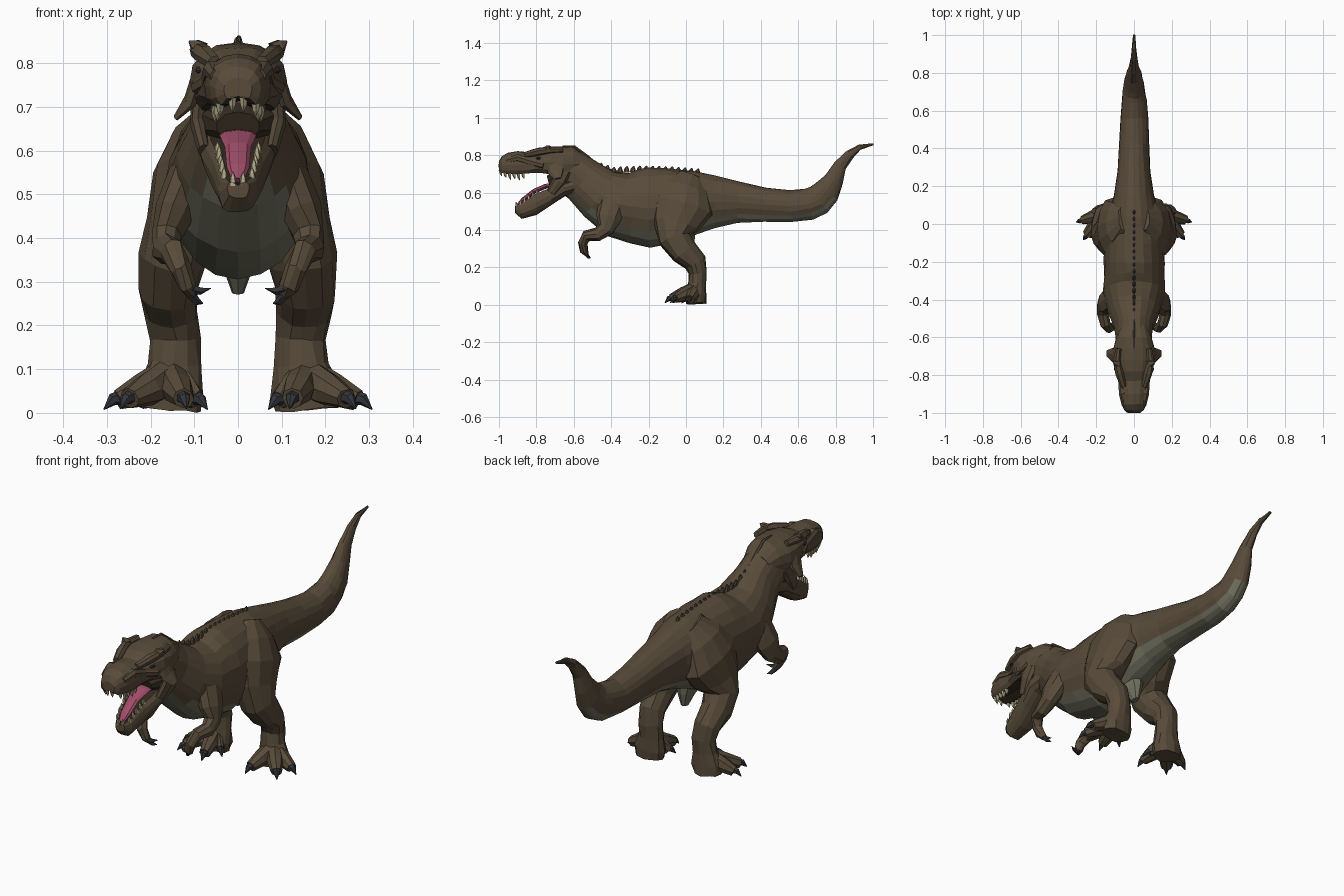
import bpy, bmesh, math, random
from mathutils import Vector

random.seed(4)

def material(name, rgb):
    m = bpy.data.materials.new(name)
    m.diffuse_color = (*rgb, 1)
    return m

MATS = [material("brown skin", (.097, .070, .042)),
        material("grey green belly", (.160, .160, .112)),
        material("dark claw", (.034, .036, .043)),
        material("pink tongue", (.34, .072, .135)),
        material("cream teeth", (.46, .42, .26)),
        material("dark mouth", (.034, .024, .015))]
SKIN, BELLY, CLAW, TONGUE, TEETH, MOUTH = range(6)

def loft(bm, secs, n=12, mat=SKIN, power=2.0, flat=False, up_ref=False,
         dish=0, rule=None, jitter=0.0):
    """Skin elliptical rings (x, y, z, half width, half height) along a path."""
    pts = [Vector(s[:3]) for s in secs]
    rings = []
    for i, s in enumerate(secs):
        t = (pts[min(i + 1, len(pts) - 1)] - pts[max(i - 1, 0)]).normalized()
        if flat:
            t = Vector((0, 1, 0))
        side = t.cross(Vector((0, 0, 1))) if up_ref else Vector((1, 0, 0)) - t * t.x
        side.normalize()
        up = side.cross(t)
        ring = []
        for k in range(n):
            a = 2 * math.pi * k / n - math.pi / 2
            c, d = math.cos(a), math.sin(a)
            u = math.copysign(abs(c) ** (2 / power), c)
            v = math.copysign(abs(d) ** (2 / power), d)
            if dish * v < 0:          # hollow the side facing the mouth
                v += dish * max(0, 1 - abs(u) / .8)
            p = pts[i] + side * u * s[3] + up * v * s[4]
            p += Vector([random.uniform(-jitter, jitter) for _ in range(3)])
            ring.append(bm.verts.new(p))
        rings.append(ring)
    for i in range(len(rings) - 1):
        y = (pts[i].y + pts[i + 1].y) / 2
        for k in range(n):
            j = (k + 1) % n
            f = bm.faces.new((rings[i][k], rings[i][j], rings[i + 1][j], rings[i + 1][k]))
            ang = 2 * math.pi * (k + .5) / n - math.pi / 2
            f.material_index = rule(y, ang) if rule else mat
    for r in (rings[0], rings[-1]):
        bm.faces.new(r).material_index = mat

def spike(bm, base, tip, r, mat, droop=0.0, n=5):
    """Tapered, optionally hooked, spike."""
    b, t = Vector(base), Vector(tip)
    m = b.lerp(t, .55) + Vector((0, 0, droop))
    loft(bm, [(*b, r, r), (*m, r * .75, r * .75), (*t, r * .08, r * .08)], n, mat,
         up_ref=abs((t - b).normalized().z) < .9)

def finish(name, bm):
    bmesh.ops.recalc_face_normals(bm, faces=bm.faces)
    me = bpy.data.meshes.new(name)
    bm.to_mesh(me)
    bm.free()
    for m in MATS:
        me.materials.append(m)
    ob = bpy.data.objects.new(name, me)
    bpy.context.collection.objects.link(ob)
    return ob

def band(y, lo, hi, w):
    return (0, y, (lo + hi) / 2, w, (hi - lo) / 2)

# Neck, trunk and upswept tail
body = [(-.70, .75, .080, .085), (-.62, .715, .092, .122), (-.55, .665, .102, .122),
        (-.46, .590, .138, .145), (-.36, .535, .162, .178), (-.28, .525, .160, .198),
        (-.20, .518, .163, .214), (-.08, .530, .155, .200), (.05, .548, .132, .170),
        (.15, .552, .108, .140), (.28, .548, .088, .108), (.42, .535, .080, .093),
        (.56, .527, .074, .083), (.66, .540, .065, .086), (.71, .562, .058, .082),
        (.752, .605, .050, .074), (.79, .670, .040, .052), (.825, .745, .026, .035),
        (.875, .805, .018, .024), (.93, .842, .011, .014), (1.0, .858, .004, .005)]

def belly_rule(y, a):
    limit = -.85 if y < -.5 else -.65
    return BELLY if math.sin(a) < limit and -.6 < y < .76 else SKIN

bm = bmesh.new()
loft(bm, [(0, *s) for s in body], 20, jitter=.003, rule=belly_rule)
finish("body_and_tail", bm)

# Nub under the hips
bm = bmesh.new()
loft(bm, [(0, -.03, .40, .06, .09), (0, 0, .325, .032, .048), (0, .01, .275, .014, .022)], 8, BELLY)
finish("pelvic_nub", bm)

# Nape ridge and row of back scutes
bm = bmesh.new()
loft(bm, [(0, -.66, .845, .004, .006), (0, -.60, .842, .007, .012), (0, -.53, .790, .007, .012),
          (0, -.46, .730, .007, .012), (0, -.36, .706, .004, .010)], 6)
for i in range(17):
    y = -.49 + i * .0345
    z = .708 + .014 * math.sin(math.pi * i / 16) + max(0, 3 - i) * .014
    loft(bm, [(0, y, z - .012, .009, .017), (0, y, z + .008, .007, .012), (0, y + .004, z + .021, .002, .003)], 6)
finish("back_scutes", bm)

# Upper head with hollow dark palate
bm = bmesh.new()
head = [(-1.0, .712, .765, .032), (-.985, .692, .792, .052), (-.955, .682, .812, .066),
        (-.90, .678, .820, .076), (-.83, .686, .815, .080), (-.78, .684, .836, .096),
        (-.72, .672, .845, .110), (-.66, .65, .848, .110), (-.60, .66, .845, .092), (-.54, .70, .80, .07)]
loft(bm, [band(*s) for s in head], 16, power=2.3, flat=True, dish=.5, jitter=.002,
     rule=lambda y, a: MOUTH if math.sin(a) < -.8 and y < -.63 else SKIN)
finish("upper_head", bm)

# Lower jaw with hollow dark top
bm = bmesh.new()
jaw = [(-.912, .49, .535, .025), (-.88, .458, .558, .045), (-.80, .480, .612, .062),
       (-.72, .53, .645, .083), (-.65, .58, .67, .097), (-.57, .60, .70, .09)]
loft(bm, [band(*s) for s in jaw], 16, power=2.4, flat=True, dish=-.6, jitter=.002,
     rule=lambda y, a: MOUTH if math.sin(a) > .8 else SKIN)
finish("lower_jaw", bm)

# Back of the mouth and tongue
bm = bmesh.new()
loft(bm, [band(-.735, .62, .69, .05), band(-.70, .61, .72, .088), band(-.62, .61, .72, .09)], 10, MOUTH)
finish("throat", bm)
bm = bmesh.new()
loft(bm, [(0, -.90, .532, .014, .008), (0, -.87, .562, .026, .012), (0, -.81, .608, .030, .013),
          (0, -.75, .634, .042, .013), (0, -.67, .640, .045, .013)], 8, TONGUE)
finish("tongue", bm)

# Teeth follow the jaw rims
def rim(table, y):
    for a, b in zip(table, table[1:]):
        if a[0] <= y <= b[0]:
            f = (y - a[0]) / (b[0] - a[0])
            return [p + (q - p) * f for p, q in zip(a, b)]

bm = bmesh.new()
for s in (1, -1):
    for i in range(6):
        r = rim(head, -.992 + i * .024)
        x = s * r[3] * (.3 if i == 0 else .68)
        spike(bm, (x, r[0], r[1] + .022), (x, r[0] + .006, r[1] - .014 + .006 * (i % 2)), .010, TEETH)
        r = rim(jaw, -.905 + i * .022)
        x = s * r[3] * (.4 if i == 0 else .74)
        spike(bm, (x, r[0], r[2] - .020), (x, r[0] - .004, r[2] + .012 - .006 * (i % 2)), .009, TEETH)
finish("teeth", bm)

for s, tag in ((1, "left"), (-1, "right")):
    # Brow horn, cheek flare and snout ridge
    bm = bmesh.new()
    loft(bm, [(s * .055, -.86, .801, .015, .016), (s * .076, -.79, .818, .022, .022),
              (s * .090, -.73, .827, .020, .020), (s * .080, -.66, .828, .015, .016)], 7, jitter=.002)
    spike(bm, (s * .082, -.74, .830), (s * .112, -.73, .850), .022, SKIN)
    loft(bm, [(s * .092, -.71, .765, .016, .04), (s * .108, -.695, .715, .016, .045),
              (s * .142, -.685, .675, .006, .020)], 7)
    loft(bm, [(s * .05, -.96, .770, .015, .016), (s * .06, -.90, .785, .02, .022),
              (s * .07, -.82, .760, .015, .02), (s * .094, -.76, .745, .015, .018)], 7)
    # Cheek muscle joining jaw and skull
    loft(bm, [(s * .085, -.66, .72, .022, .05), (s * .092, -.68, .66, .018, .035),
              (s * .078, -.72, .60, .014, .025)], 8)
    finish(tag + "_face_ridges", bm)
    bm = bmesh.new()
    loft(bm, [(s * .084, -.80, .783, .004, .004), (s * .089, -.79, .784, .008, .008),
              (s * .094, -.775, .783, .004, .004)], 8, CLAW)
    finish(tag + "_eye", bm)

    # Hind leg
    bm = bmesh.new()
    leg = [(.055, .03, .69, .03, .07), (.083, .005, .62, .070, .125), (.108, -.015, .53, .088, .165),
           (.126, -.055, .43, .084, .130), (.150, -.060, .350, .078, .088), (.157, -.010, .285, .069, .076),
           (.150, .050, .226, .060, .060), (.144, .064, .17, .056, .048), (.146, .06, .11, .062, .047),
           (.155, .055, .050, .078, .053), (.158, .055, .008, .072, .052)]
    loft(bm, [(s * v[0], *v[1:]) for v in leg], 12, jitter=.004)
    finish(tag + "_hind_leg", bm)

    # Toes and their claws
    toes, claws = bmesh.new(), bmesh.new()
    for tip, w in (((.274, .020, .030), .034), ((.248, -.058, .032), .036),
                   ((.125, -.080, .032), .035), ((.095, .000, .030), .022)):
        b, t = Vector((.155, .055, .080)), Vector(tip)
        m = b.lerp(t, .55)
        d = Vector((t.x - b.x, t.y - b.y, 0)).normalized()
        P = lambda v: (s * v.x, v.y, v.z)
        loft(toes, [(*P(b), w, .048), (*P(m), w * 1.05, .038), (*P(t), w * .72, .024)], 8, up_ref=True, jitter=.002)
        spike(claws, P(t - d * .012 + Vector((0, 0, .006))), P(t + d * .034 - Vector((0, 0, .022))), .019, CLAW, .010, 6)
    finish(tag + "_toes", toes)
    finish(tag + "_toe_claws", claws)

    # Small forearm
    bm = bmesh.new()
    arm = [(.11, -.39, .54, .050, .080), (.145, -.415, .46, .046, .068), (.163, -.430, .405, .036, .048),
           (.165, -.475, .375, .032, .036), (.152, -.53, .370, .028, .030), (.132, -.552, .330, .024, .025),
           (.115, -.545, .290, .022, .022), (.105, -.535, .272, .014, .014)]
    loft(bm, [(s * v[0], *v[1:]) for v in arm], 9, jitter=.003)
    finish(tag + "_arm", bm)
    bm = bmesh.new()
    for base, tip in (((.115, -.55, .285), (.062, -.53, .285)), ((.11, -.535, .272), (.080, -.51, .250))):
        spike(bm, (s * base[0], *base[1:]), (s * tip[0], *tip[1:]), .012, CLAW, -.006)
    finish(tag + "_hand_claws", bm)
